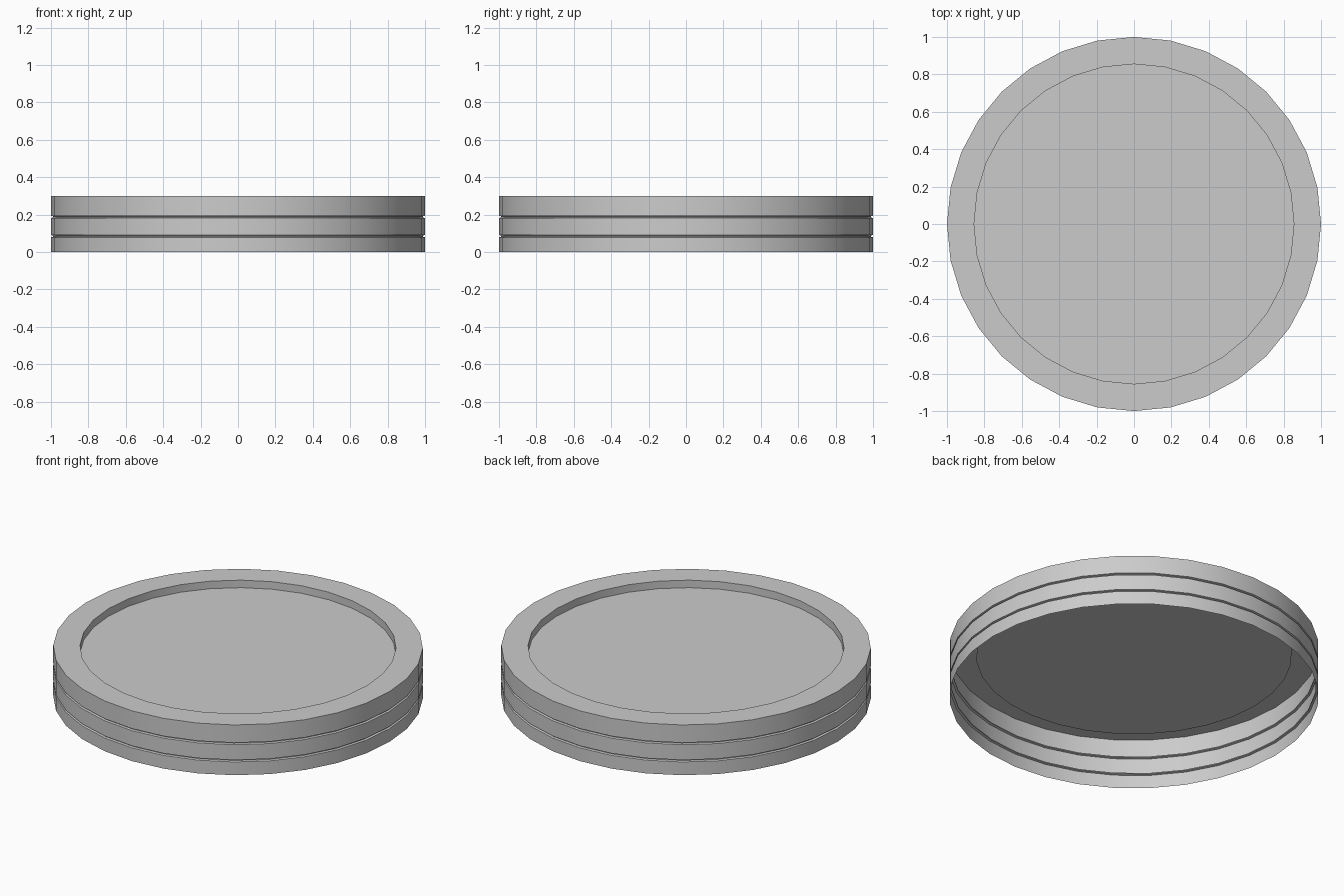
import bpy, bmesh
from math import cos, sin, tau, radians

if "Cube" in bpy.data.objects:
    bpy.data.objects.remove(bpy.data.objects["Cube"])

SIDES = 32
RECESS_R, FLOOR_Z, HEIGHT = 0.855, 0.255, 0.30
GROOVE_DEPTH, GROOVE_HALF = 0.012, 0.006


def groove(z):
    """Profile points of a narrow groove with sloped lips."""
    return [(1.0, z - GROOVE_HALF), (1 - GROOVE_DEPTH, z - GROOVE_HALF / 2),
            (1 - GROOVE_DEPTH, z + GROOVE_HALF / 2), (1.0, z + GROOVE_HALF)]


def revolve(name, profile):
    """Spin a profile into an open shell, capping only its last ring."""
    bm = bmesh.new()
    rings = [[bm.verts.new((r * cos(tau * i / SIDES), r * sin(tau * i / SIDES), z))
              for i in range(SIDES)] for r, z in profile]
    for low, high in zip(rings, rings[1:]):
        for i in range(SIDES):
            j = (i + 1) % SIDES
            bm.faces.new((low[i], low[j], high[j], high[i]))
    bm.faces.new(rings[-1])
    mesh = bpy.data.meshes.new(name)
    bm.to_mesh(mesh)
    bm.free()
    obj = bpy.data.objects.new(name, mesh)
    bpy.context.collection.objects.link(obj)
    return obj


# Grooved outer wall, flat rim and sunken floor; the underside stays open
lid = revolve("round_lid", [(1.0, 0.0), *groove(0.085), *groove(0.188),
                            (1.0, HEIGHT), (RECESS_R, HEIGHT), (RECESS_R, FLOOR_Z)])

# Smooth wall with crisp rim and groove edges
bpy.context.view_layer.objects.active = lid
lid.select_set(True)
bpy.ops.object.shade_smooth_by_angle(angle=radians(30))
